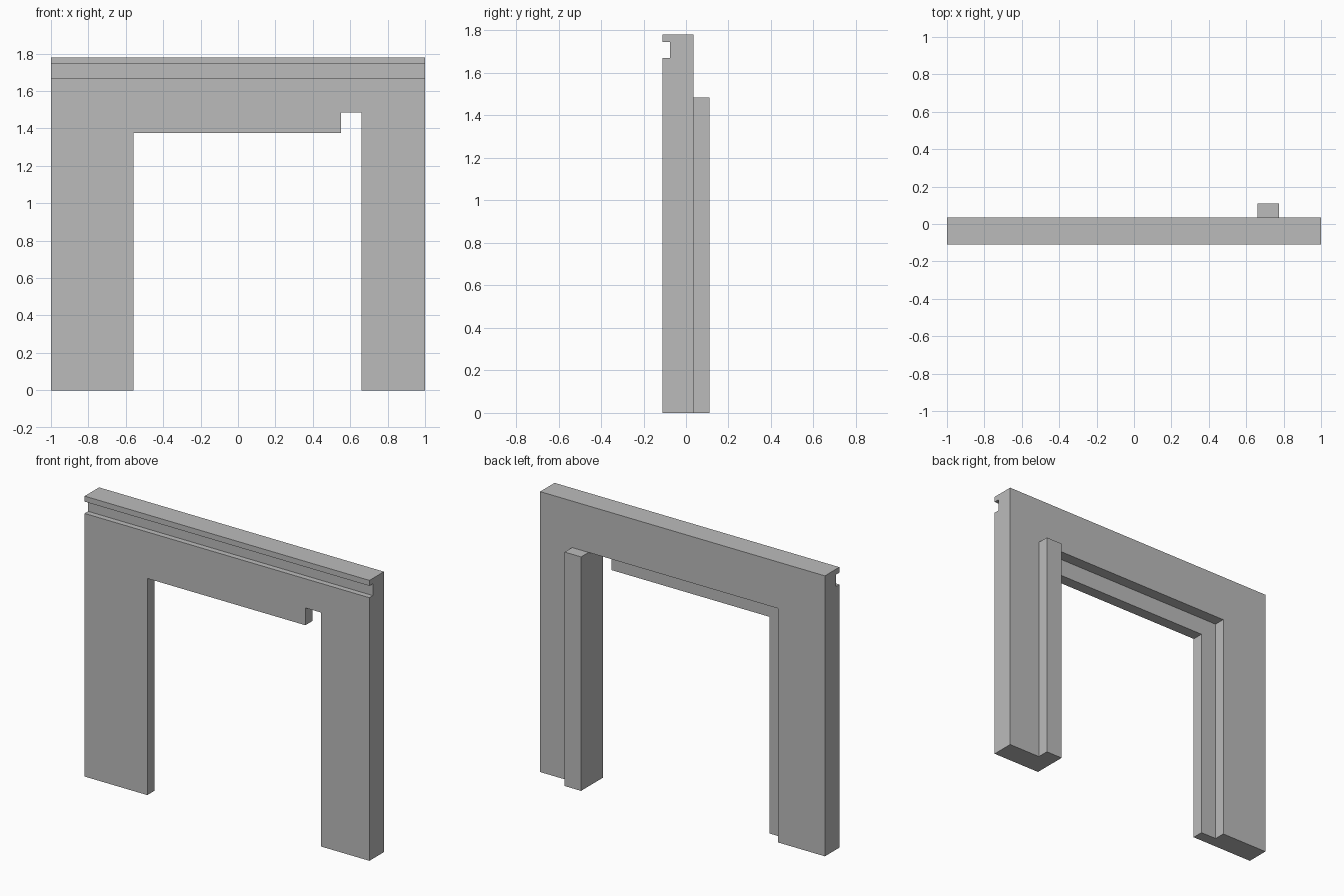
import bpy
import bmesh

if "Cube" in bpy.data.objects:
    bpy.data.objects.remove(bpy.data.objects["Cube"], do_unlink=True)

# Single plain grey material
grey = bpy.data.materials.new("plain_grey")
grey.use_nodes = True
colour = (0.5, 0.5, 0.5, 1.0)
grey.diffuse_color = colour
grey.node_tree.nodes["Principled BSDF"].inputs["Base Color"].default_value = colour

# Main dimensions
FRONT, STEP, BACK, POST_BACK = -0.11, -0.037, 0.035, 0.11
TOP, LIP_TOP, REBATE_TOP = 1.78, 1.375, 1.485
LEFT_JAMB, POST_EDGE = 0.66, 0.775


def prism(name, plan, low, high):
    """Extrude a plan outline, given as (x, y) points, between two heights."""
    bm = bmesh.new()
    base = bm.faces.new([bm.verts.new((x, y, low)) for x, y in plan])
    lifted = bmesh.ops.extrude_face_region(bm, geom=[base])["geom"]
    for v in lifted:
        if isinstance(v, bmesh.types.BMVert):
            v.co.z = high
    bmesh.ops.recalc_face_normals(bm, faces=bm.faces)
    mesh = bpy.data.meshes.new(name)
    bm.to_mesh(mesh)
    bm.free()
    mesh.materials.append(grey)
    obj = bpy.data.objects.new(name, mesh)
    bpy.context.collection.objects.link(obj)
    return obj


def cut(target, name, xs, ys, zs):
    """Remove a box-shaped volume from the target."""
    (x0, x1), (y0, y1) = xs, ys
    cutter = prism(name, [(x0, y0), (x1, y0), (x1, y1), (x0, y1)], *zs)
    cutter.hide_render = True
    mod = target.modifiers.new(name, "BOOLEAN")
    mod.operation = "DIFFERENCE"
    mod.solver = "EXACT"
    mod.object = cutter
    bpy.context.view_layer.objects.active = target
    bpy.ops.object.modifier_apply(modifier=mod.name)
    bpy.data.objects.remove(cutter, do_unlink=True)


# Wall slab with the rear post in one outline
wall = prism("door_surround", [
    (-1, FRONT), (1, FRONT), (1, BACK), (POST_EDGE, BACK),
    (POST_EDGE, POST_BACK), (LEFT_JAMB, POST_BACK),
    (LEFT_JAMB, BACK), (-1, BACK)], 0, TOP)

# Shorten the post to the height of the rebate
cut(wall, "post_top_cut", (0.5, 0.9), (BACK, 0.3), (REBATE_TOP, 2))
# Doorway, with a taller slot beside the left jamb
cut(wall, "doorway_cut", (-0.56, 0.6), (-0.3, 0.3), (-0.2, LIP_TOP))
cut(wall, "slot_cut", (0.55, LEFT_JAMB), (-0.3, 0.3), (-0.2, REBATE_TOP))
# Rebate around the back of the doorway
cut(wall, "rebate_cut", (-0.67, LEFT_JAMB), (STEP, 0.3), (-0.2, REBATE_TOP))
# Groove along the front near the top
cut(wall, "groove_cut", (-1.2, 1.2), (-0.3, -0.075), (1.67, 1.745))
